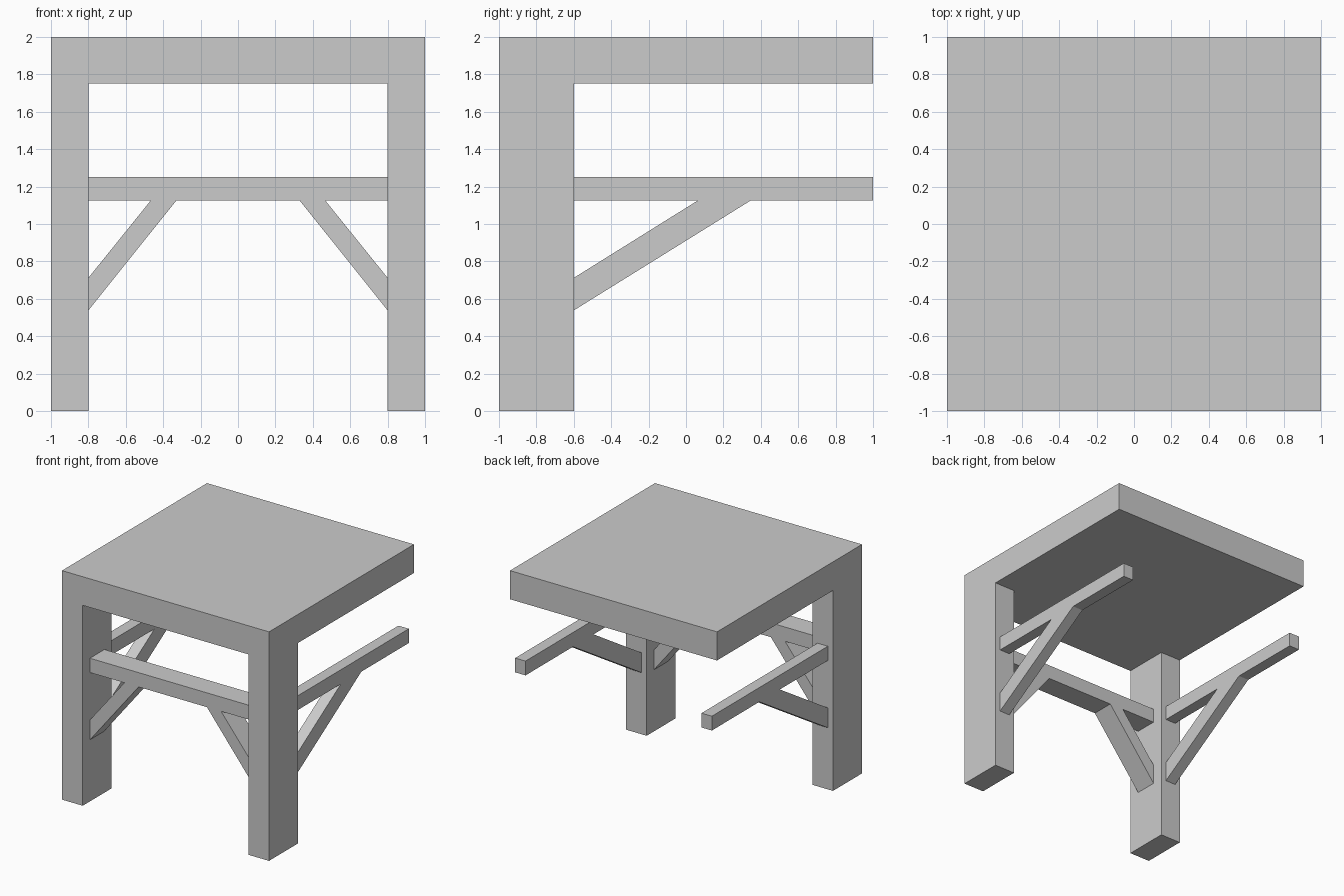
import bpy, bmesh
from mathutils import Vector

if "Cube" in bpy.data.objects:
    bpy.data.objects.remove(bpy.data.objects["Cube"])


def make_object(name, bm):
    bmesh.ops.recalc_face_normals(bm, faces=bm.faces[:])
    mesh = bpy.data.meshes.new(name)
    bm.to_mesh(mesh)
    bm.free()
    obj = bpy.data.objects.new(name, mesh)
    bpy.context.collection.objects.link(obj)
    return obj


def prism(name, points, depth):
    """Extrude a closed 3D outline along the depth vector."""
    bm = bmesh.new()
    face = bm.faces.new([bm.verts.new(p) for p in points])
    ext = bmesh.ops.extrude_face_region(bm, geom=[face], use_keep_orig=True)
    moved = [g for g in ext["geom"] if isinstance(g, bmesh.types.BMVert)]
    bmesh.ops.translate(bm, vec=Vector(depth), verts=moved)
    return make_object(name, bm)


# Table top with two front legs pulled down from its underside
bm = bmesh.new()
bmesh.ops.create_cube(bm, size=2)
for v in bm.verts:
    v.co.z = 2.0 if v.co.z > 0 else 1.75
for co, no in (((-0.8, 0, 0), (1, 0, 0)), ((0.8, 0, 0), (1, 0, 0)), ((0, -0.6, 0), (0, 1, 0))):
    bmesh.ops.bisect_plane(bm, geom=bm.verts[:] + bm.edges[:] + bm.faces[:],
                           plane_co=co, plane_no=no)
corners = []
for f in bm.faces:
    c = f.calc_center_median()
    if abs(c.z - 1.75) < 1e-4 and abs(c.x) > 0.8 and c.y < -0.6:
        corners.append(f)
legs = bmesh.ops.extrude_discrete_faces(bm, faces=corners)["faces"]
for f in legs:
    bmesh.ops.translate(bm, vec=(0, 0, -1.75), verts=f.verts[:])
bmesh.ops.dissolve_limit(bm, angle_limit=0.01, verts=bm.verts[:], edges=bm.edges[:])
make_object("table_top_and_legs", bm)

# Front rail with a diagonal brace at each end (right half outline, mirrored)
half = [(0.8, 1.25), (0.8, 1.125), (0.467, 1.125), (0.8, 0.712), (0.8, 0.538), (0.33, 1.125)]
outline = half + [(-x, z) for x, z in reversed(half)]
prism("front_rail_and_braces", [(x, -0.9, z) for x, z in outline], (0, 0.2, 0))

# Side rails, each with one brace rising from the leg
side = [(-0.6, 1.25), (1, 1.25), (1, 1.125), (0.345, 1.125),
        (-0.6, 0.538), (-0.6, 0.712), (0.062, 1.125), (-0.6, 1.125)]
for name, sx in (("left", -1), ("right", 1)):
    prism(name + "_rail_and_brace", [(sx * 0.85, y, z) for y, z in side], (sx * 0.1, 0, 0))
